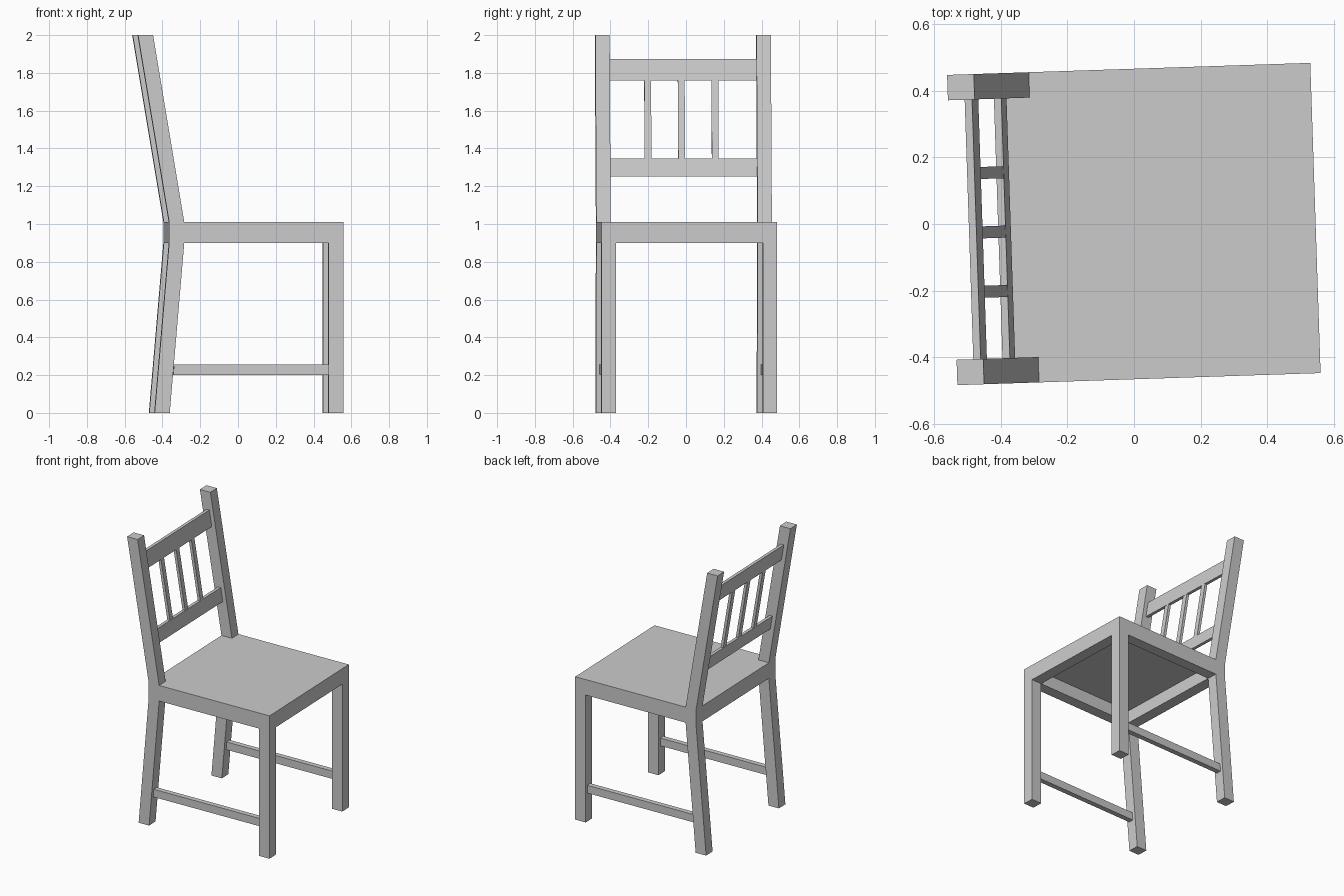
import bpy, bmesh
from math import radians
from mathutils import Vector

cube = bpy.data.objects.get("Cube")
if cube:
    bpy.data.objects.remove(cube, do_unlink=True)

# One plain grey for the whole chair
grey = bpy.data.materials.new("plain grey")
grey.use_nodes = True
colour = (0.6, 0.6, 0.6, 1)
grey.diffuse_color = colour
grey.node_tree.nodes["Principled BSDF"].inputs["Base Color"].default_value = colour

TURN = radians(1.9)          # the chair stands slightly turned
HALF_W, LEG_W = 0.465, 0.076  # half width, leg width
INNER = HALF_W - LEG_W
BACK, FRONT, DEPTH = -0.38, 0.544, 0.08
APRON_Z, SEAT_Z, SLAB = 0.9, 1.01, 0.02
LEAN = -0.165 / (2 - SEAT_Z)  # backrest lean per unit of height


def prism(name, outline, axis, low, high):
    """Extrude an outline along y (outline in x, z) or z (outline in x, y)."""
    bm = bmesh.new()
    place = (lambda a, b: (a, low, b)) if axis == "y" else (lambda a, b: (a, b, low))
    face = bm.faces.new([bm.verts.new(place(a, b)) for a, b in outline])
    grown = bmesh.ops.extrude_face_region(bm, geom=[face])
    shift = Vector((0, high - low, 0) if axis == "y" else (0, 0, high - low))
    moved = [v for v in grown["geom"] if isinstance(v, bmesh.types.BMVert)]
    bmesh.ops.translate(bm, verts=moved, vec=shift)
    bmesh.ops.recalc_face_normals(bm, faces=bm.faces)
    mesh = bpy.data.meshes.new(name)
    bm.to_mesh(mesh)
    bm.free()
    mesh.materials.append(grey)
    obj = bpy.data.objects.new(name, mesh)
    obj.rotation_euler.z = TURN
    bpy.context.collection.objects.link(obj)
    return obj


def box(name, x, y, z):
    return prism(name, [(x[0], z[0]), (x[1], z[0]), (x[1], z[1]), (x[0], z[1])], "y", *y)


def leaning_bar(name, y, z, thick):
    """A bar lying in the plane of the leaning backrest."""
    mid = [BACK + DEPTH / 2 + LEAN * (h - SEAT_Z) for h in z]
    t = thick / 2
    prism(name, [(mid[0] - t, z[0]), (mid[0] + t, z[0]),
                 (mid[1] + t, z[1]), (mid[1] - t, z[1])], "y", *y)


# Seat board, notched around the back posts
notch = BACK + DEPTH
prism("seat", [(BACK, -INNER), (notch, -INNER), (notch, -HALF_W), (FRONT, -HALF_W),
               (FRONT, HALF_W), (notch, HALF_W), (notch, INNER), (BACK, INNER)],
      "z", SEAT_Z - SLAB, SEAT_Z)

# Bent back posts, front legs, side aprons and stretchers
spine = [(-0.457, 0), (BACK, APRON_Z), (BACK, SEAT_Z), (-0.545, 2)]
post = spine + [(x + DEPTH, z) for x, z in reversed(spine)]
under = SEAT_Z - SLAB
for side, sign in (("left", 1), ("right", -1)):
    y = sorted((sign * INNER, sign * HALF_W))
    prism(side + "_back_post", post, "y", *y)
    box(side + "_front_leg", (FRONT - DEPTH, FRONT), y, (0, under))
    box(side + "_apron", (notch, FRONT - DEPTH), y, (APRON_Z, under))
    rail_y = sorted((sign * 0.41, sign * 0.446))
    prism(side + "_stretcher", [(-0.358, 0.2), (FRONT - DEPTH, 0.2),
                                (FRONT - DEPTH, 0.255), (-0.353, 0.255)], "y", *rail_y)

# Front and back aprons
box("front_apron", (FRONT - DEPTH, FRONT), (-INNER, INNER), (APRON_Z, under))
box("back_apron", (BACK, notch), (-INNER, INNER), (APRON_Z, under))

# Backrest rails and slats
leaning_bar("lower_back_rail", (-INNER, INNER), (1.252, 1.347), 0.022)
leaning_bar("upper_back_rail", (-INNER, INNER), (1.76, 1.873), 0.022)
for i in (-1, 0, 1):
    centre = -0.01 + i * 0.178
    leaning_bar("back_slat", (centre - 0.018, centre + 0.018), (1.347, 1.76), 0.02)
